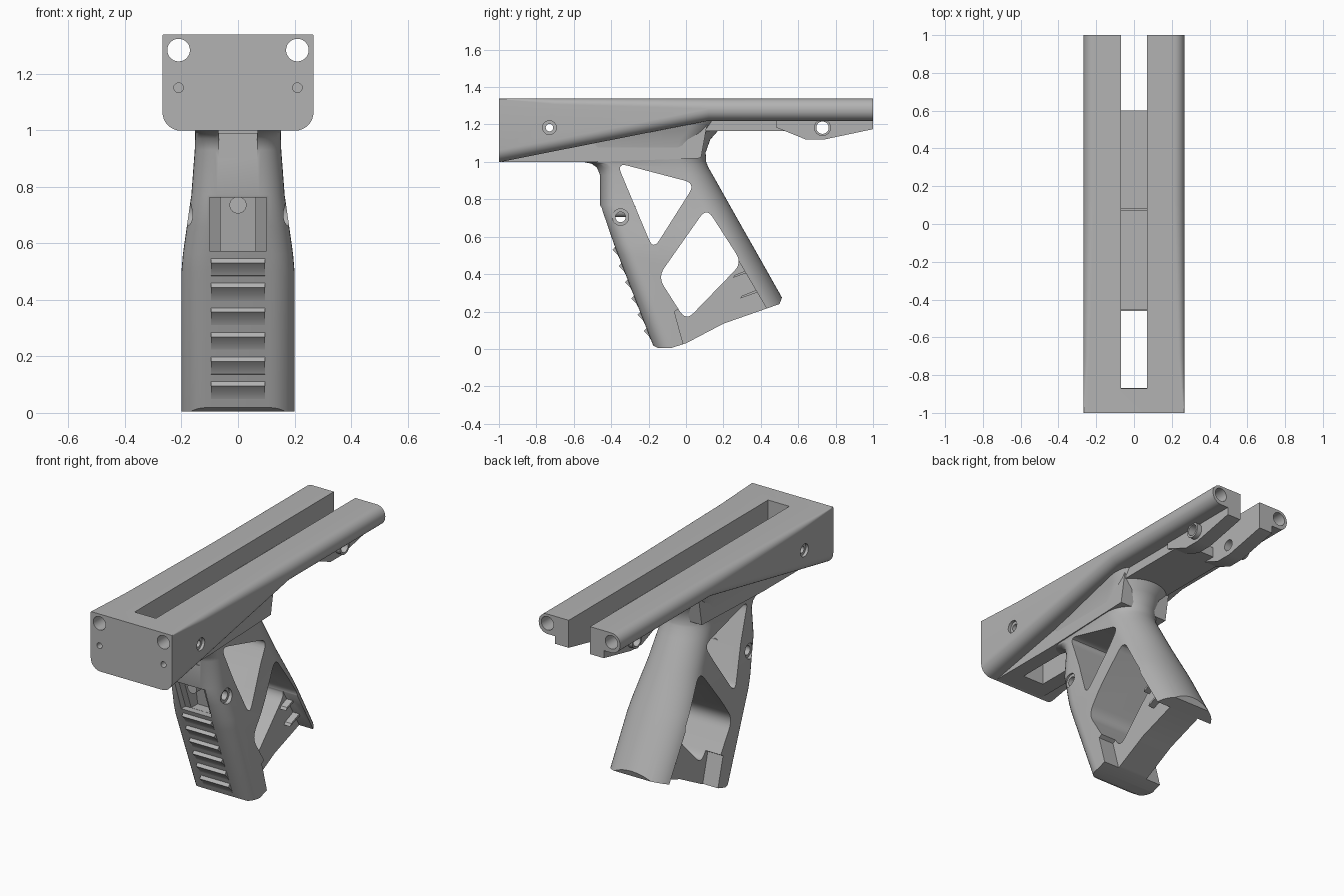
import bpy, bmesh, math
from mathutils import Vector, Matrix

cube = bpy.data.objects.get("Cube")
if cube:
    bpy.data.objects.remove(cube)

grey = bpy.data.materials.new("plain grey")
grey.use_nodes = True
COLOUR = (0.45, 0.45, 0.45, 1)
grey.diffuse_color = COLOUR
grey.node_tree.nodes["Principled BSDF"].inputs["Base Color"].default_value = COLOUR


def finish(name, bm):
    bmesh.ops.recalc_face_normals(bm, faces=bm.faces)
    me = bpy.data.meshes.new(name)
    bm.to_mesh(me)
    bm.free()
    me.materials.append(grey)
    ob = bpy.data.objects.new(name, me)
    bpy.context.collection.objects.link(ob)
    return ob


def loft(name, rings):
    """Skin a list of equal-length closed rings and cap both ends."""
    bm = bmesh.new()
    vs = [[bm.verts.new(p) for p in ring] for ring in rings]
    n = len(vs[0])
    for a, b in zip(vs, vs[1:]):
        for i in range(n):
            j = (i + 1) % n
            bm.faces.new((a[i], a[j], b[j], b[i]))
    bm.faces.new(vs[0])
    bm.faces.new(vs[-1])
    return finish(name, bm)


def fillet(pts, d, steps=6):
    """Round the corners of a side outline with tangent length d."""
    out = []
    pts = [Vector(p) for p in pts]
    for i, p in enumerate(pts):
        a = p + (pts[i - 1] - p).normalized() * d
        c = p + (pts[(i + 1) % len(pts)] - p).normalized() * d
        for k in range(steps + 1):
            t = k / steps
            out.append(a * (1 - t) ** 2 + p * 2 * t * (1 - t) + c * t * t)
    return out


def prism(name, pts, x0, x1, d=0):
    """Extrude a (y, z) outline across x."""
    pts = fillet(pts, d) if d else pts
    return loft(name, [[(x, p[0], p[1]) for p in pts] for x in (x0, x1)])


def box(name, x, y, z):
    return prism(name, [(y[0], z[0]), (y[1], z[0]), (y[1], z[1]), (y[0], z[1])], *x)


def cyl(name, centre, r, length, axis, sides=32):
    bm = bmesh.new()
    turn = Matrix.Rotation(math.pi / 2, 4, "Y" if axis == "X" else "X")
    bmesh.ops.create_cone(bm, cap_ends=True, segments=sides, radius1=r, radius2=r,
                          depth=length, matrix=Matrix.Translation(centre) @ turn)
    return finish(name, bm)


def arc(cx, cy, rx, ry, a0, a1, n=8):
    return [(cx + rx * math.cos(math.radians(a0 + (a1 - a0) * i / n)),
             cy + ry * math.sin(math.radians(a0 + (a1 - a0) * i / n))) for i in range(n + 1)]


def boolean(ob, tools, op="DIFFERENCE"):
    for t in tools:
        m = ob.modifiers.new("cut", "BOOLEAN")
        m.operation, m.solver, m.object = op, "EXACT", t
    dg = bpy.context.evaluated_depsgraph_get()
    me = bpy.data.meshes.new_from_object(ob.evaluated_get(dg))
    ob.modifiers.clear()
    ob.data = me


# Receiver: wide block at the front narrowing into a pair of rounded rails
W, TOP = 0.267, 1.338


def receiver_ring(y, bottom, rt, rb):
    ring = (arc(W - rb, bottom + rb, rb, rb, -90, 0) + arc(W - rt, TOP - rt, rt, rt, 0, 90)
            + arc(rt - W, TOP - rt, rt, rt, 90, 180) + arc(rb - W, bottom + rb, rb, rb, 180, 270))
    return [(x, y, z) for x, z in ring]


receiver = loft("receiver", [receiver_ring(-1, 0.998, 0.003, 0.065),
                             receiver_ring(-0.7, 1.058, 0.03, 0.06),
                             receiver_ring(0.12, 1.22, 0.055, 0.058),
                             receiver_ring(1, 1.22, 0.055, 0.058)])
lower_body = prism("lower_body", [(-0.985, 1.0), (-0.5, 1.0), (0.08, 1.02),
                                  (0.12, 1.24), (-0.985, 1.1)], -0.16, 0.16)

# Grip: stacked horizontal slices (z, front y, back y, half width)
slices = [(-0.03, -0.157, 0.685, 0.2), (0.5, -0.362, 0.386, 0.2), (0.56, -0.385, 0.352, 0.195),
          (0.66, -0.42, 0.295, 0.181), (0.77, -0.46, 0.233, 0.165), (0.93, -0.46, 0.143, 0.153),
          (0.97, -0.477, 0.12, 0.152), (0.99, -0.505, 0.112, 0.152), (1.0, -0.55, 0.108, 0.153),
          (1.05, -0.56, 0.105, 0.157), (1.12, -0.56, 0.13, 0.165), (1.165, -0.56, 0.17, 0.18),
          (1.23, -0.56, 0.2, 0.2)]


def grip_ring(z, yf, yb, w):
    r, b = 0.09, 0.16
    ring = (arc(w - r, yf + r, r, r, -90, 0) + arc(0, yb - b, w, b, 0, 180, 24)
            + arc(r - w, yf + r, r, r, 180, 270))
    return [(x, y, z) for x, y in ring]


grip = loft("grip", [grip_ring(*s) for s in slices])

# Shared cutters: top slot, its open front part, bore holes and cross pins
slot = box("slot", (-0.07, 0.07), (-0.87, 1.1), (1.2, 1.5))
well = box("well", (-0.069, 0.069), (-0.869, 0.07), (0.99, 1.5))
gap = box("gap", (-0.068, 0.068), (-0.868, -0.455), (0.9, 1.5))
front_pin = cyl("front_pin", (0, -0.73, 1.183), 0.02, 1, "X")
rear_pin = cyl("rear_pin", (0, 0.73, 1.183), 0.033, 1, "X")
grip_pin = cyl("grip_pin", (0, -0.35, 0.705), 0.027, 1, "X")
bores, recesses, panels = [], [], []
for s in (-1, 1):
    bores += [cyl("bore", (s * 0.21, 0, 1.283), 0.04, 2.4, "Y"),
              cyl("screw", (s * 0.21, -1, 1.15), 0.017, 0.2, "Y")]
    recesses.append(cyl("recess", (s * 0.3, -0.73, 1.183), 0.037, 0.1, "X"))
    panels += [prism("panel", [(-0.062, 0.2), (0.02, -0.1), (0.6, -0.1), (0.42, 0.235),
                               (0.27, 0.49), (0.1, 0.3)], s * 0.1, s * 0.4),
               cyl("recess", (s * 0.237, -0.35, 0.705), 0.044, 0.16, "X")]

# Windows through the grip, the sloping base and the front opening
upper_window = prism("upper_window", [(-0.37, 0.995), (0.05, 0.885), (-0.175, 0.53)], -1, 1, 0.06)
lower_window = prism("lower_window", [(0.11, 0.755), (0.3, 0.46), (0.0, 0.15), (-0.15, 0.385)],
                     -1, 1, 0.06)
base = prism("base", [(-0.5, 0.1), (-0.2, 0.06), (-0.178, 0.02), (-0.15, 0.005), (-0.08, 0.005),
                      (0, 0.03), (0.2, 0.135), (0.5, 0.24), (0.515, 0.28), (0.8, 0.28),
                      (0.8, -0.2), (-0.5, -0.2)], -1, 1)
opening = prism("opening", [(-0.6, 0.572), (-0.35, 0.572), (-0.42, 0.762), (-0.6, 0.762)], -0.1, 0.1)
pocket = prism("pocket", [(-0.6, 0.573), (-0.29, 0.573), (-0.32, 0.761), (-0.6, 0.761)], -0.062, 0.062)

boolean(receiver, [lower_body], "UNION")
boolean(receiver, [slot, well, gap, front_pin] + bores + recesses)
boolean(grip, [base, upper_window, lower_window, slot, well, gap, grip_pin, opening, pocket]
        + panels + bores)

# Finger ridges up the front of the grip
def front_y(z):
    return -0.17 - 0.384 * z


parts = [receiver, grip]
for i in range(6):
    z0 = 0.04 + 0.087 * i
    z1 = z0 + 0.08
    parts.append(prism("finger_ridge", [(front_y(z0) + 0.03, z0), (front_y(z0) - 0.004, z0 + 0.01),
                                        (front_y(z0) - 0.014, z0 + 0.03), (front_y(z1) - 0.01, z1 - 0.025),
                                        (front_y(z1) + 0.012, z1), (front_y(z1) + 0.04, z1)], -0.095, 0.095))

# Push tab inside the front opening
parts.append(cyl("push_tab", (0, -0.35, 0.735), 0.03, 0.16, "Y"))

# Floor plate between the rails
parts.append(box("floor_plate", (-0.15, 0.15), (0.08, 0.6), (1.165, 1.225)))

# Rear lugs with pin bosses, and the small fins inside the back strap
for s in (-1, 1):
    lug = prism("rear_lug", [(0.48, 1.185), (0.64, 1.12), (0.74, 1.12), (1, 1.175), (1, 1.235),
                             (0.48, 1.235)], s * 0.07, s * 0.16)
    boss = cyl("rear_boss", (s * 0.165, 0.73, 1.183), 0.045, 0.05, "X")
    for ob in (lug, boss):
        boolean(ob, [rear_pin])
        parts.append(ob)
    for y, z in ((0.3, 0.4), (0.34, 0.29)):
        parts.append(prism("strap_fin", [(y - 0.05, z - 0.02), (y + 0.05, z + 0.015),
                                         (y + 0.05, z + 0.03), (y - 0.04, z - 0.005)],
                           s * 0.09, s * 0.14))
boolean(receiver, [rear_pin])

# Discard cutters and shade smooth with sharp edges kept
for ob in [lower_body, slot, well, gap, front_pin, rear_pin, grip_pin, upper_window, lower_window,
           base, opening, pocket] + bores + recesses + panels:
    bpy.data.objects.remove(ob)
bpy.ops.object.select_all(action="DESELECT")
for ob in parts:
    ob.select_set(True)
bpy.context.view_layer.objects.active = receiver
bpy.ops.object.shade_smooth_by_angle(angle=math.radians(32))
